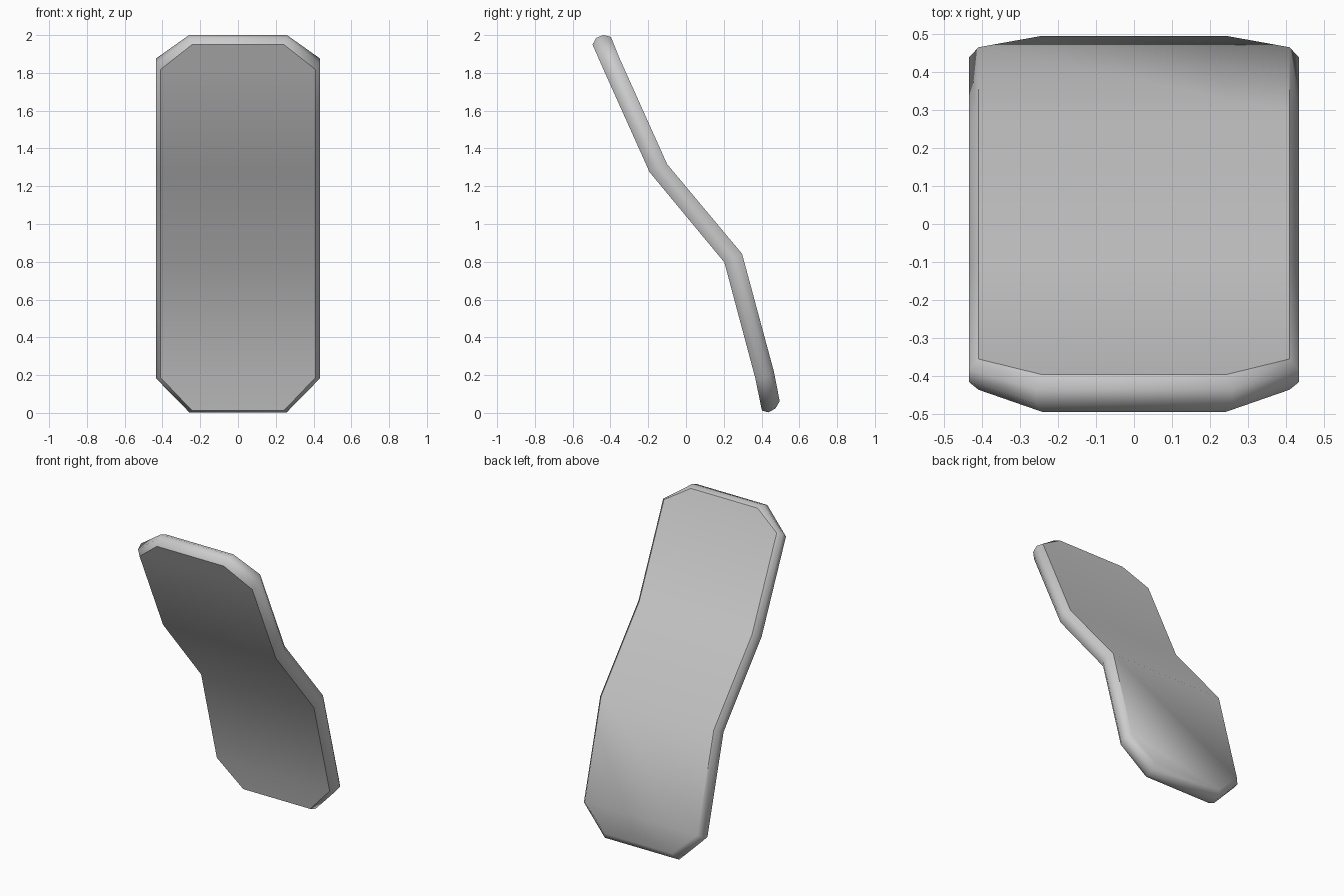
import bpy, bmesh, math
from mathutils import Vector

cube = bpy.data.objects.get("Cube")
if cube:
    bpy.data.objects.remove(cube, do_unlink=True)

# One neutral colour
grey = bpy.data.materials.new("light_grey")
grey.use_nodes = True
colour = (0.6, 0.6, 0.6, 1)
grey.diffuse_color = colour
grey.node_tree.nodes["Principled BSDF"].inputs["Base Color"].default_value = colour

# Stations down the bent slab:
# front (y, z), back (y, z), half width of face, half width of rim, rim bulge (y, z)
STATIONS = [
    ((-0.495, 1.95), (-0.397, 1.99), 0.243, 0.258, (-0.010, 0.023)),
    ((-0.437, 1.818), (-0.356, 1.887), 0.41, 0.435, (-0.004, 0.009)),
    ((-0.193, 1.275), (-0.10, 1.317), 0.41, 0.435, (0, 0)),
    ((0.203, 0.797), (0.297, 0.842), 0.41, 0.435, (0, 0)),
    ((0.366, 0.187), (0.466, 0.216), 0.41, 0.435, (0.003, -0.012)),
    ((0.402, 0.012), (0.496, 0.062), 0.243, 0.258, (0.006, -0.024)),
]

# Layers through the thickness; the two middle ones bulge out to form the rounded rim
LAYERS = [(0, False), (0.3, True), (0.7, True), (1, False)]

bm = bmesh.new()
rings = []
for t, bulged in LAYERS:
    left, right = [], []
    for front, back, face_w, rim_w, bulge in STATIONS:
        p = Vector(front).lerp(Vector(back), t)
        if bulged:
            p += Vector(bulge)
        w = rim_w if bulged else face_w
        left.append(bm.verts.new((w, p.x, p.y)))
        right.append(bm.verts.new((-w, p.x, p.y)))
    rings.append(left + right[::-1])

# Rounded rim
n = len(rings[0])
for a, b in zip(rings, rings[1:]):
    for i in range(n):
        j = (i + 1) % n
        bm.faces.new((a[i], a[j], b[j], b[i]))

# Broad front and back faces
for ring in (rings[0], rings[-1]):
    for i in range(len(STATIONS) - 1):
        bm.faces.new((ring[i], ring[i + 1], ring[n - 2 - i], ring[n - 1 - i]))

bmesh.ops.recalc_face_normals(bm, faces=bm.faces)
mesh = bpy.data.meshes.new("bent_panel")
bm.to_mesh(mesh)
bm.free()
mesh.materials.append(grey)
panel = bpy.data.objects.new("bent_panel", mesh)
bpy.context.collection.objects.link(panel)

# Smooth bends and rim, crisp face borders
bpy.ops.object.select_all(action="DESELECT")
panel.select_set(True)
bpy.context.view_layer.objects.active = panel
bpy.ops.object.shade_smooth_by_angle(angle=math.radians(45))
